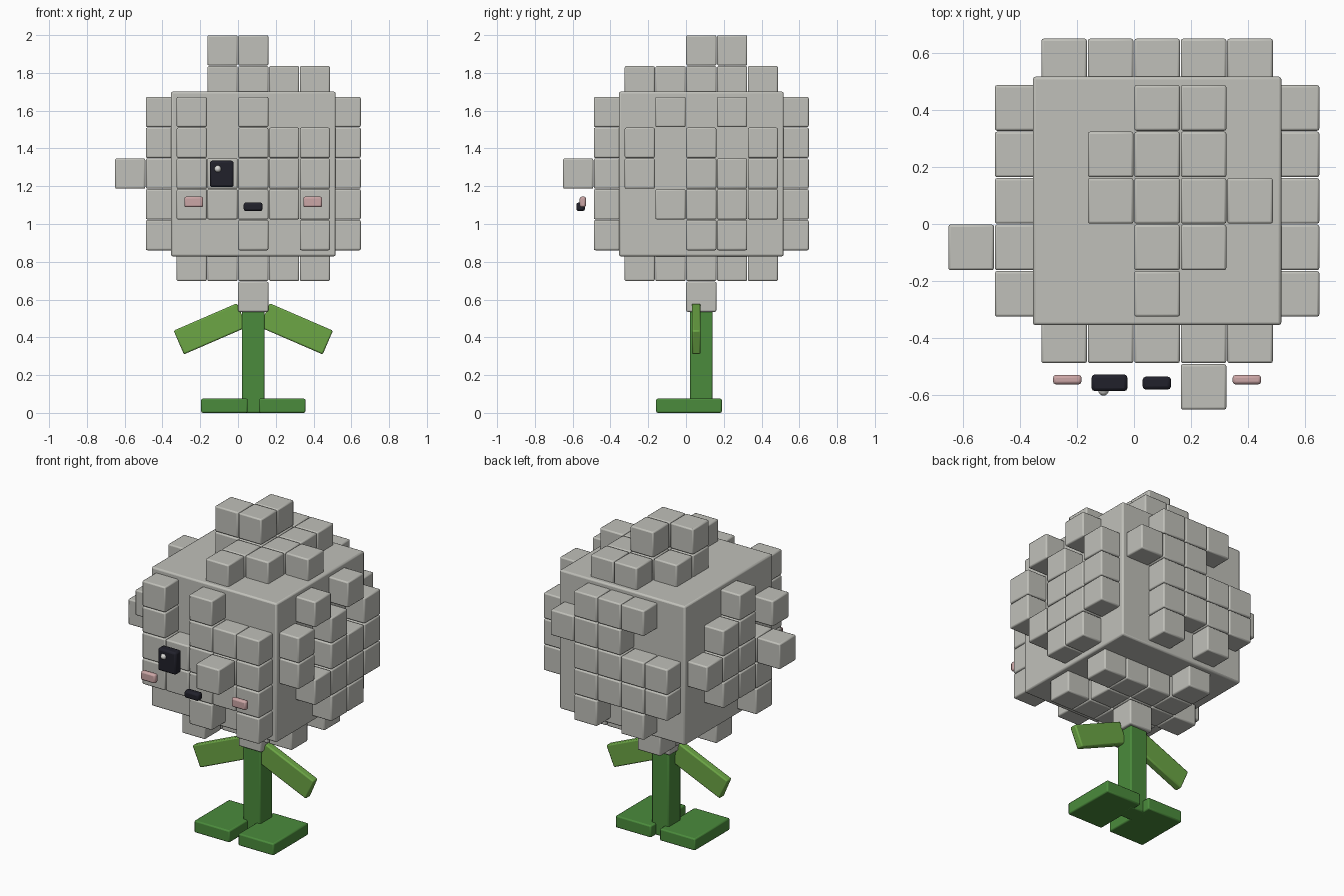
import bpy
import math

if "Cube" in bpy.data.objects:
    bpy.data.objects.remove(bpy.data.objects["Cube"])

C, CZ, STEP, CUBE = 0.081, 1.267, 0.163, 0.16


def material(name, rgb):
    m = bpy.data.materials.new(name)
    m.diffuse_color = (*rgb, 1)
    m.use_nodes = True
    m.node_tree.nodes["Principled BSDF"].inputs["Base Color"].default_value = m.diffuse_color
    return m


GREY = material("pale_grey", (0.53, 0.53, 0.49))
STEM = material("stem_green", (0.07, 0.26, 0.045))
LEAF = material("leaf_green", (0.15, 0.38, 0.06))
DARK = material("near_black", (0.015, 0.015, 0.024))
PINK = material("cheek_pink", (0.6, 0.38, 0.38))
GLINT = material("glint_white", (0.7, 0.7, 0.68))


def box(name, center, size, mat, bevel=0.008, tilt=0):
    """Box with softly bevelled edges, tilted about the y axis."""
    bpy.ops.mesh.primitive_cube_add(size=1, location=center)
    ob = bpy.context.object
    ob.name = name
    ob.scale = size
    bpy.ops.object.transform_apply(location=False, rotation=False, scale=True)
    ob.rotation_euler.y = tilt
    ob.data.materials.append(mat)
    mod = ob.modifiers.new("soft_edges", "BEVEL")
    mod.width = bevel
    mod.segments = 2
    bpy.ops.object.shade_smooth_by_angle(angle=math.radians(35))
    return ob


# Large block at the middle of the head
box("head_core", (C, C, CZ - 0.002), (0.872,) * 3, GREY, 0.01)

# Side bumps: height row -> positions along the face
right = {2: (-1, 1), 1: (-2, 0, 2), 0: (-2, 0, 1, 2), -1: (-1, 0, 1, 2), -2: (0, 1)}
left = {2: (0,), 1: (-2, 0, 1), 0: (-1, 0, 1, 2), -1: (-1, 0, 1), -2: (-1,)}
front = {2: (-2, 0), 1: (-2, 0, 1, 2), 0: (-2, -1, 0, 1, 2),
         -1: (-2, -1, 0, 1, 2), -2: (0, 2)}
back = {2: (-1, 0, 1), 1: (0, 1, 2), 0: (-2, -1, 0, 1),
        -1: (-2, -1, 0, 1), -2: (-1, 1)}
# Top and bottom bumps: depth row -> positions across
top = {2: (0, 1), 1: (-1, 0, 1), 0: (-1, 0, 1, 2), -1: (0, 1), -2: (0,)}
bottom = {2: (-1,), 1: (-1, 0, 1, 2), 0: (-2, -1, 0, 1), -1: (-1, 0, 1, 2), -2: (-1,)}

cells = []
for rows, place in (
    (right, lambda a, r: (3, a, r)), (left, lambda a, r: (-3, a, r)),
    (front, lambda a, r: (a, -3, r)), (back, lambda a, r: (a, 3, r)),
    (top, lambda a, r: (a, r, 3)), (bottom, lambda a, r: (a, r, -3)),
):
    cells += [place(a, r) for r, line in rows.items() for a in line]
# Outermost single bumps
cells += [(-1, 0, 4), (0, 0, 4), (0, 1, 4), (0, 0, -4), (-4, -1, 0), (1, -4, 0)]

for i, j, k in cells:
    box("head_bump", (C + i * STEP, C + j * STEP, CZ + k * STEP), (CUBE,) * 3, GREY)

# Face
box("eye", (-0.086, -0.557, 1.265), (0.126, 0.059, 0.14), DARK, 0.012)
bpy.ops.mesh.primitive_uv_sphere_add(segments=16, ring_count=8, radius=0.018,
                                     location=(-0.107, -0.584, 1.292))
glint = bpy.context.object
glint.name = "eye_glint"
glint.data.materials.append(GLINT)
bpy.ops.object.shade_smooth()
box("mouth", (0.08, -0.558, 1.091), (0.1, 0.046, 0.046), DARK, 0.012)

# Stem
box("stem", (C, C, 0.3), (0.12, 0.12, 0.6), STEM)

# Mirrored pairs
for s in (-1, 1):
    box("cheek", (C + s * 0.315, -0.546, 1.117), (0.1, 0.033, 0.056), PINK, 0.01)
    box("foot", (C + s * 0.153, 0.016, 0.038), (0.246, 0.348, 0.075), STEM)
    box("leaf", (C + s * 0.227, 0.054, 0.445), (0.365, 0.047, 0.137), LEAF,
        0.008, s * math.radians(23.4))
